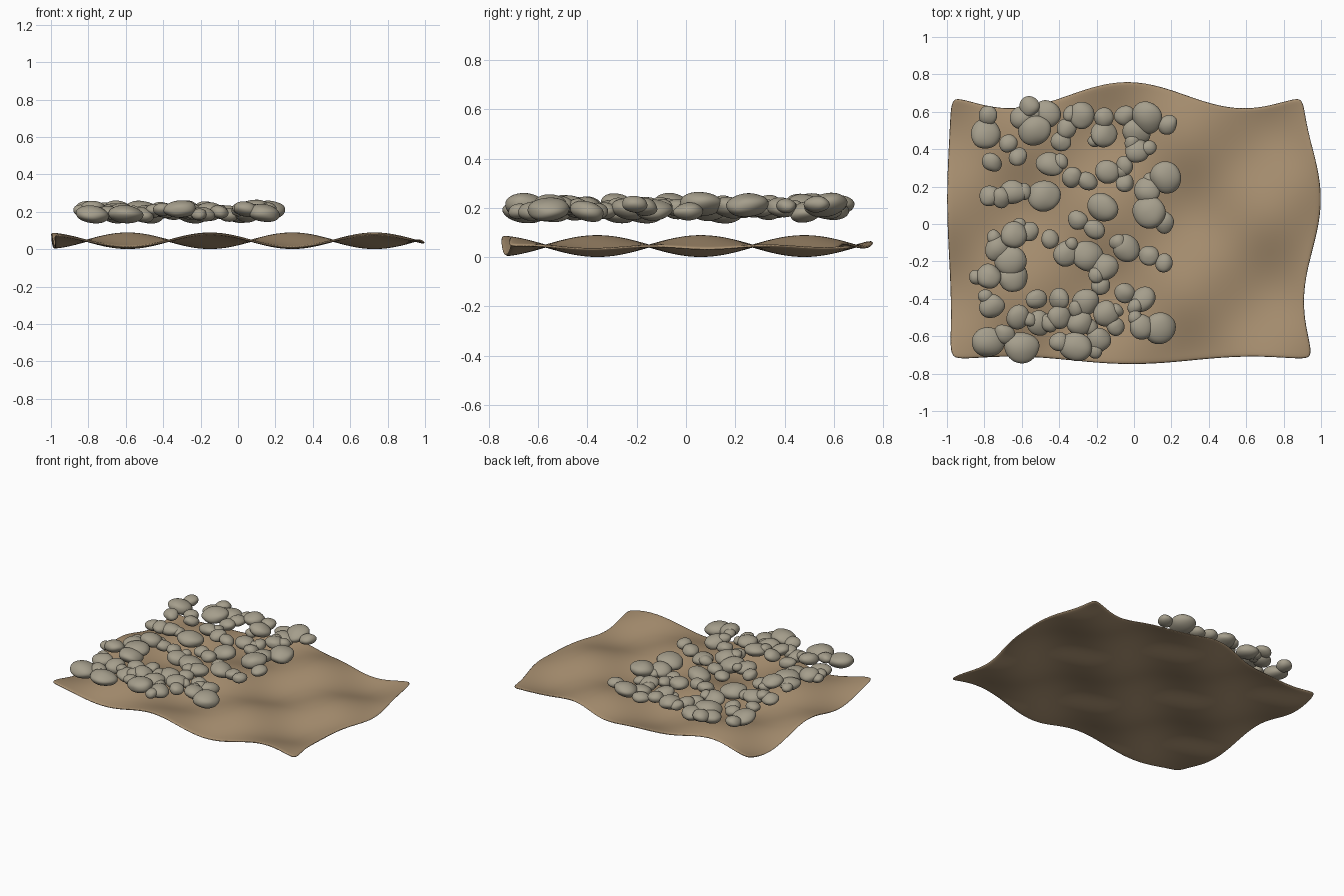
import bpy
import math
import random
from mathutils import Vector, noise

random.seed(4)
cube = bpy.data.objects.get("Cube")
if cube:
    bpy.data.objects.remove(cube, do_unlink=True)


def make_material(name, color):
    mat = bpy.data.materials.new(name)
    mat.use_nodes = True
    mat.diffuse_color = color
    bsdf = mat.node_tree.nodes["Principled BSDF"]
    bsdf.inputs["Base Color"].default_value = color
    bsdf.inputs["Roughness"].default_value = 0.9
    return mat


sand = make_material("sandy brown", (0.39, 0.275, 0.162, 1))
stone = make_material("warm grey stone", (0.376, 0.342, 0.262, 1))


def wave(value, centre, half_period):
    return math.cos(math.pi * (value - centre) / half_period)


def lerp(a, b, t):
    return a + (b - a) * t


# Ground sheet: a rippled rectangle with wavy borders and soft corners
def sheet_point(u, v):
    pull = 1 - 0.025 * (u * v) ** 20
    u, v = u * pull, v * pull
    left = -0.99 - 0.01 * wave(0.7 * v, 0.15, 0.6)
    right = 0.955 + 0.045 * wave(0.7 * v, 0.15, 0.54)
    front = -0.73 - 0.02 * wave(u, 0, 0.66)
    back = 0.69 + 0.07 * wave(u, 0, 0.66)
    x = lerp(left, right, (u + 1) / 2)
    y = lerp(front, back, (v + 1) / 2)
    z = 0.045 + 0.039 * wave(x, 0.29, 0.44) * wave(y, -0.36, 0.42)
    return x, y, z


def build_sheet(columns=60, rows=44):
    verts = [sheet_point(2 * i / columns - 1, 2 * j / rows - 1)
             for j in range(rows + 1) for i in range(columns + 1)]
    wide = columns + 1
    faces = [(a, a + 1, a + wide + 1, a + wide)
             for j in range(rows) for a in range(j * wide, j * wide + columns)]
    mesh = bpy.data.meshes.new("ground_sheet")
    mesh.from_pydata(verts, [], faces)
    mesh.materials.append(sand)
    mesh.shade_smooth()
    sheet = bpy.data.objects.new("ground_sheet", mesh)
    bpy.context.collection.objects.link(sheet)
    solid = sheet.modifiers.new("thickness", "SOLIDIFY")
    solid.thickness, solid.offset = 0.012, 0
    sheet.modifiers.new("soft_edge", "SUBSURF").levels = 1


build_sheet()


# Pebble shapes: a few slightly lumpy balls shared by all stones
def pebble_shape(index):
    bpy.ops.mesh.primitive_ico_sphere_add(subdivisions=4, radius=1)
    ball = bpy.context.object
    mesh = ball.data
    mesh.name = f"pebble_shape_{index}"
    shift = Vector((index * 7.3, index * 3.1, 0.5))
    for vert in mesh.vertices:
        vert.co *= 1 + 0.1 * noise.noise(vert.co * 0.9 + shift)
    mesh.materials.append(stone)
    mesh.shade_smooth()
    bpy.data.objects.remove(ball, do_unlink=True)
    return mesh


shapes = [pebble_shape(i) for i in range(5)]


def add_pebble(x, y, radius):
    pebble = bpy.data.objects.new("pebble", random.choice(shapes))
    bpy.context.collection.objects.link(pebble)
    pebble.location = (x, y, random.uniform(0.182, 0.218))
    stretch = random.uniform(0.92, 1.08)
    pebble.scale = (radius * stretch, radius / stretch, 0.015 + 0.37 * radius)
    tilt = random.uniform(-0.2, 0.2)
    pebble.rotation_euler = (tilt, -tilt, random.uniform(0, math.tau))


# Stone layout in hundredths, grouped by size
layout = {
    "large": [(-79, 48), (-53, 50), (7, 57), (17, 25), (-48, 15), (-17, 9),
              (8, 6), (-66, -20), (-65, -28), (-25, -17), (14, -56),
              (-78, -63), (-60, -66), (-31, -66)],
    "medium": [(-60, 57), (-46, 59), (-45, 32), (-28, 58), (1, 49), (2, 39),
               (-16, 48), (-14, 28), (-65, 17), (-73, -13), (-78, -28),
               (-36, -16), (-16, -23), (-4, -13), (5, -40), (-76, -44),
               (-62, -50), (-51, -53), (-26, -42), (-15, -48), (-19, -62),
               (-40, -50), (-64, -6), (4, -55), (7, 18), (-29, -53)],
    "small": [(-78, 58), (-76, 33), (-67, 43), (-62, 36), (-56, 63), (-36, 51),
              (-16, 57), (-5, 58), (18, 53), (-5, 22), (-33, 25), (-25, 23),
              (-77, 15), (-71, 14), (-30, 2), (-21, -3), (-56, -4), (-45, -8),
              (8, -17), (16, -21), (-18, -33), (-5, -37), (-52, -40),
              (-40, -40), (-69, -59), (-40, -63), (-39, 44), (-5, 31),
              (16, 1), (-10, -55)],
}
sizes = {"large": 0.085, "medium": 0.069, "small": 0.052}

for size, spots in layout.items():
    for x, y in spots:
        add_pebble(x / 100, y / 100, sizes[size] * random.uniform(0.93, 1.07))

# Little stones tucked against the medium ones
for x, y in layout["medium"]:
    angle = random.uniform(0, math.tau)
    add_pebble(x / 100 + 0.06 * math.cos(angle),
               y / 100 + 0.06 * math.sin(angle), random.uniform(0.035, 0.046))
